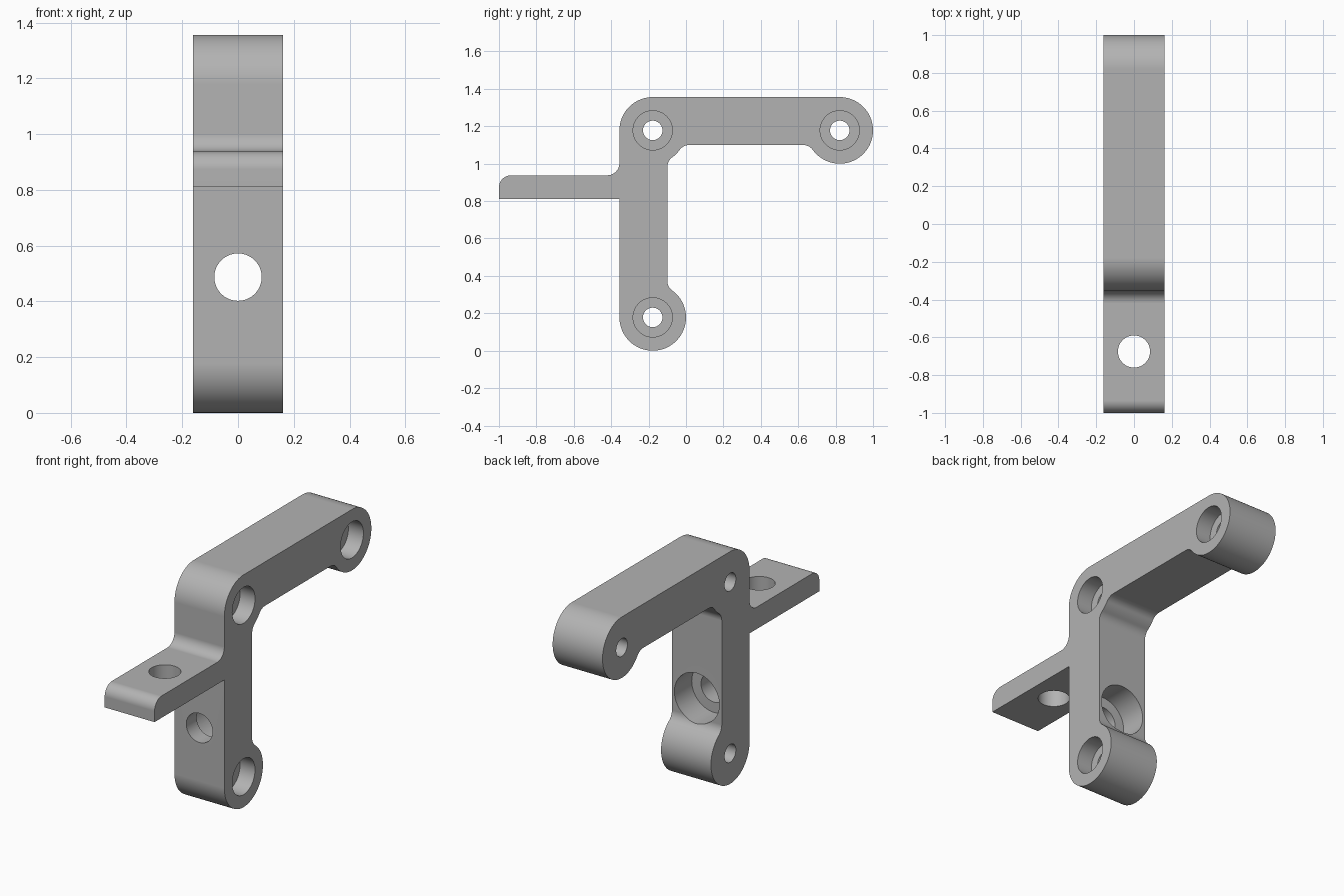
import bpy, bmesh
from math import sin, cos, radians, degrees, atan2, sqrt, pi
from mathutils import Matrix, Vector

cube = bpy.data.objects.get("Cube")
if cube:
    bpy.data.objects.remove(cube, do_unlink=True)

WIDTH = 0.322          # thickness along x
R = 0.178              # boss radius
F = 0.065              # fillet radius
WALL = 0.078           # boss centre to inner wall
LOW, CORNER, FAR = (-R, R), (-R, 1 + R), (1 - R, 1 + R)
TAB_LOW, TAB_TOP = 0.81, 0.938

grey = bpy.data.materials.new("grey plastic")
grey.use_nodes = True
colour = (0.45, 0.45, 0.45, 1)
grey.diffuse_color = colour
grey.node_tree.nodes["Principled BSDF"].inputs["Base Color"].default_value = colour


def arc(centre, radius, start, end):
    """Points of an arc in the side plane, angles in degrees."""
    steps = max(6, int(abs(end - start) / 5))
    angles = [radians(start + (end - start) * i / steps) for i in range(steps + 1)]
    return [(centre[0] + radius * cos(a), centre[1] + radius * sin(a)) for a in angles]


# Fillet centres where a boss blends into a straight wall
near = WALL + F
along = sqrt((R + F) ** 2 - near ** 2)
blend = degrees(atan2(along, near))
side = 90 - blend
leg_y, arm_z = LOW[0] + near, CORNER[1] - near

# Outline of the bracket: lower boss, leg, inner corner, arm, far boss, tab
outline = arc(LOW, R, 180, 360 + blend)
outline += arc((leg_y, LOW[1] + along), F, 180 + blend, 180)
outline += arc((leg_y, CORNER[1] - along), F, 180, 180 - blend)
outline += arc(CORNER, R, -blend, -side)[1:-1]
outline += arc((CORNER[0] + along, arm_z), F, 180 - side, 90)
outline += arc((FAR[0] - along, arm_z), F, 90, side)
outline += arc(FAR, R, 180 + side, 450)[1:]
outline += arc(CORNER, R, 90, 180)
outline += arc((-2 * R - F, TAB_TOP + F), F, 0, -90)
outline += arc((-1 + F, TAB_TOP - F), F, 90, 180)
outline += [(-1, TAB_LOW), (-2 * R, TAB_LOW)]

bm = bmesh.new()
face = bm.faces.new([bm.verts.new((-WIDTH / 2, y, z)) for y, z in outline])
new = bmesh.ops.extrude_face_region(bm, geom=[face])["geom"]
bmesh.ops.translate(bm, vec=(WIDTH, 0, 0),
                    verts=[v for v in new if isinstance(v, bmesh.types.BMVert)])
bmesh.ops.recalc_face_normals(bm, faces=bm.faces)
mesh = bpy.data.meshes.new("bracket")
bm.to_mesh(mesh)
bm.free()
mesh.materials.append(grey)
bracket = bpy.data.objects.new("bracket", mesh)
bpy.context.collection.objects.link(bracket)
bpy.context.view_layer.objects.active = bracket
bracket.select_set(True)


def bore(start, end, radius):
    """Cut a round hole between two points."""
    start, end = Vector(start), Vector(end)
    axis = end - start
    matrix = Matrix.Translation((start + end) / 2) @ axis.to_track_quat("Z", "Y").to_matrix().to_4x4()
    cut = bmesh.new()
    bmesh.ops.create_cone(cut, cap_ends=True, segments=64, radius1=radius, radius2=radius,
                          depth=axis.length, matrix=matrix)
    data = bpy.data.meshes.new("bore cutter")
    cut.to_mesh(data)
    cut.free()
    data.materials.append(grey)
    cutter = bpy.data.objects.new("bore_cutter", data)
    cutter.hide_render = True
    bpy.context.collection.objects.link(cutter)
    mod = bracket.modifiers.new("bore", "BOOLEAN")
    mod.operation, mod.solver, mod.object = "DIFFERENCE", "EXACT", cutter
    bpy.ops.object.modifier_apply(modifier=mod.name)
    bpy.data.objects.remove(cutter, do_unlink=True)


# Counterbored screw holes through the three bosses
for y, z in (LOW, CORNER, FAR):
    bore((-0.3, y, z), (0.3, y, z), 0.052)
    bore((WIDTH / 2 - 0.097, y, z), (0.3, y, z), 0.105)

# Leg hole, counterbored from the back, and plain tab hole
bore((0, -0.5, 0.487), (0, 0.1, 0.487), 0.085)
bore((0, -0.26, 0.487), (0, 0.1, 0.487), 0.145)
bore((0, -0.675, 0.7), (0, -0.675, 1.0), 0.085)

bpy.ops.object.shade_smooth_by_angle(angle=radians(30))
weighted = bracket.modifiers.new("clean shading", "WEIGHTED_NORMAL")
weighted.keep_sharp = True
